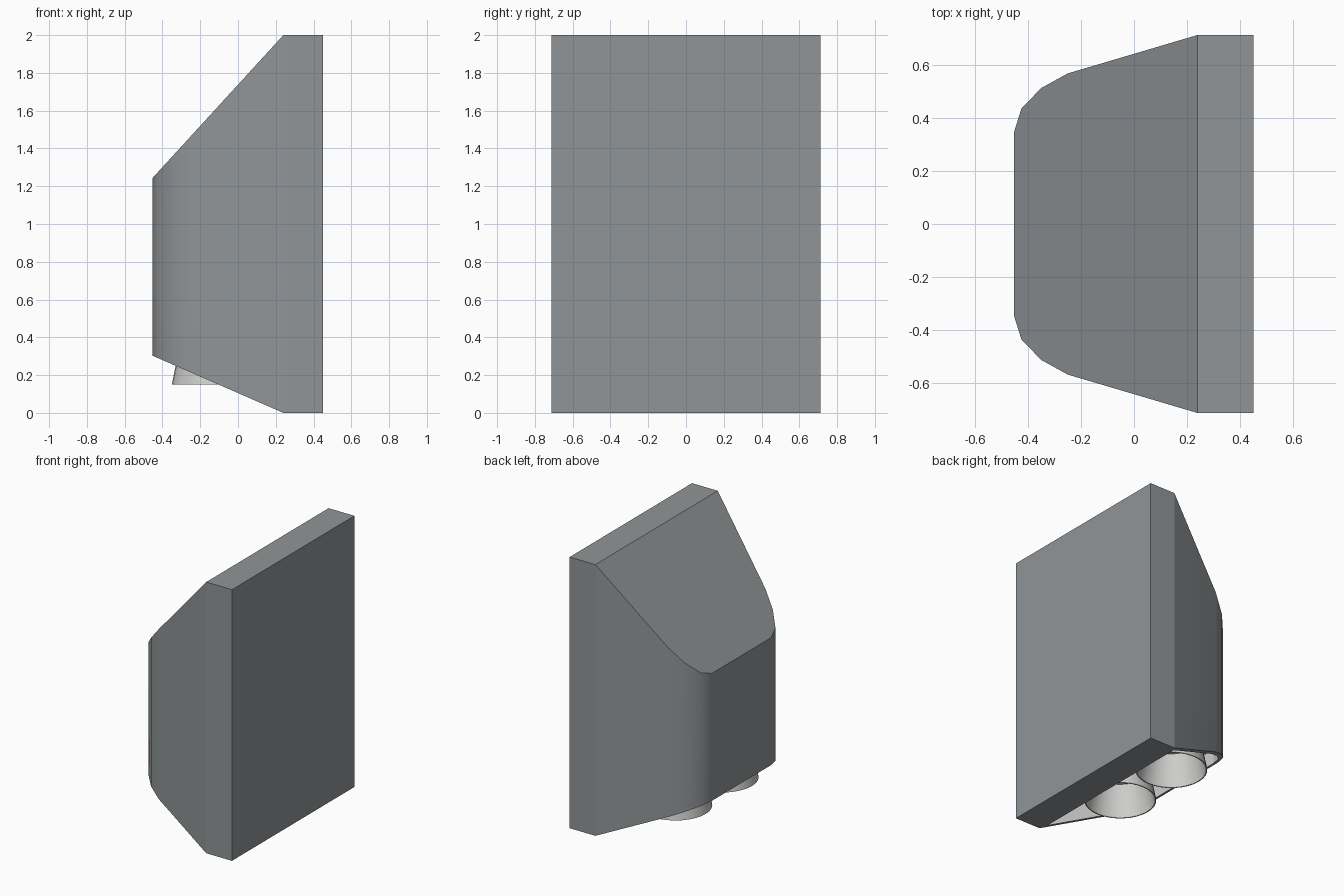
import bpy, bmesh, math

if "Cube" in bpy.data.objects:
    bpy.data.objects.remove(bpy.data.objects["Cube"])


def material(name, rgb):
    m = bpy.data.materials.new(name)
    m.diffuse_color = (*rgb, 1)
    m.use_nodes = True
    m.node_tree.nodes["Principled BSDF"].inputs["Base Color"].default_value = m.diffuse_color
    return m


grey = material("housing_grey", (0.28, 0.30, 0.31))
light = material("lamp_light_grey", (0.62, 0.62, 0.61))


def finish(bm, name, mats):
    mesh = bpy.data.meshes.new(name)
    bm.to_mesh(mesh)
    bm.free()
    for m in mats:
        mesh.materials.append(m)
    ob = bpy.data.objects.new(name, mesh)
    bpy.context.collection.objects.link(ob)
    return ob


# Housing: plan outline extruded between a sloped roof and a sloped underside
BEND, FRONT, BACK = 0.24, -0.453, 0.45
half = [(BEND, 0.713), (-0.25, 0.568), (-0.35, 0.513), (-0.425, 0.435), (FRONT, 0.345)]
outline = half + [(x, -y) for x, y in reversed(half)]


def slope(x):
    return (BEND - x) / (BEND - FRONT)


bm = bmesh.new()
low = [bm.verts.new((x, y, 0.303 * slope(x))) for x, y in outline]
top = [bm.verts.new((x, y, 2 - 0.757 * slope(x))) for x, y in outline]
underside = bm.faces.new(low)
bm.faces.new(top)
for i in range(len(low) - 1):
    bm.faces.new((low[i], low[i + 1], top[i + 1], top[i])).smooth = True

# Back slab joined to the housing at the bend
b = [bm.verts.new((BACK, y, z)) for z in (0, 2) for y in (0.713, -0.713)]
bm.faces.new((b[0], b[1], b[3], b[2]))
bm.faces.new((b[0], low[0], top[0], b[2]))
bm.faces.new((b[1], low[-1], top[-1], b[3]))
bm.faces.new((b[0], b[1], low[-1], low[0]))
bm.faces.new((b[2], b[3], top[-1], top[0]))
bmesh.ops.recalc_face_normals(bm, faces=bm.faces)

# Recess in the underside with a thin rim
bmesh.ops.inset_region(bm, faces=[underside], thickness=0.035, use_even_offset=True)
ext = bmesh.ops.extrude_discrete_faces(bm, faces=[underside])
ceiling = ext["faces"][0]
for v in ceiling.verts:
    v.co.z = 0.40
ceiling.material_index = 1
for e in ceiling.edges:
    for f in e.link_faces:
        f.material_index = 1
bm.normal_update()
for e in bm.edges:
    if not all(f.smooth for f in e.link_faces):
        e.smooth = False
finish(bm, "housing", [grey, light])

# Two open lamp cups, turned from one profile
profile = [(0.195, 0.40), (0.245, 0.15), (0.237, 0.15), (0.188, 0.385)]
N = 32
for side, label in ((-1, "lamp_cup_left"), (1, "lamp_cup_right")):
    bm = bmesh.new()
    rings = [[bm.verts.new((-0.105 + r * math.cos(2 * math.pi * k / N),
                            0.27 * side + r * math.sin(2 * math.pi * k / N), z))
              for k in range(N)] for r, z in profile]
    for lower, upper in zip(rings, rings[1:]):
        for k in range(N):
            j = (k + 1) % N
            bm.faces.new((lower[k], lower[j], upper[j], upper[k]))
    bm.faces.new(rings[0])
    bm.faces.new(rings[-1])
    bmesh.ops.recalc_face_normals(bm, faces=bm.faces)
    for f in bm.faces:
        f.smooth = True
    for e in bm.edges:
        if len(e.link_faces) == 2 and e.calc_face_angle() > math.radians(40):
            e.smooth = False
    finish(bm, label, [light])
